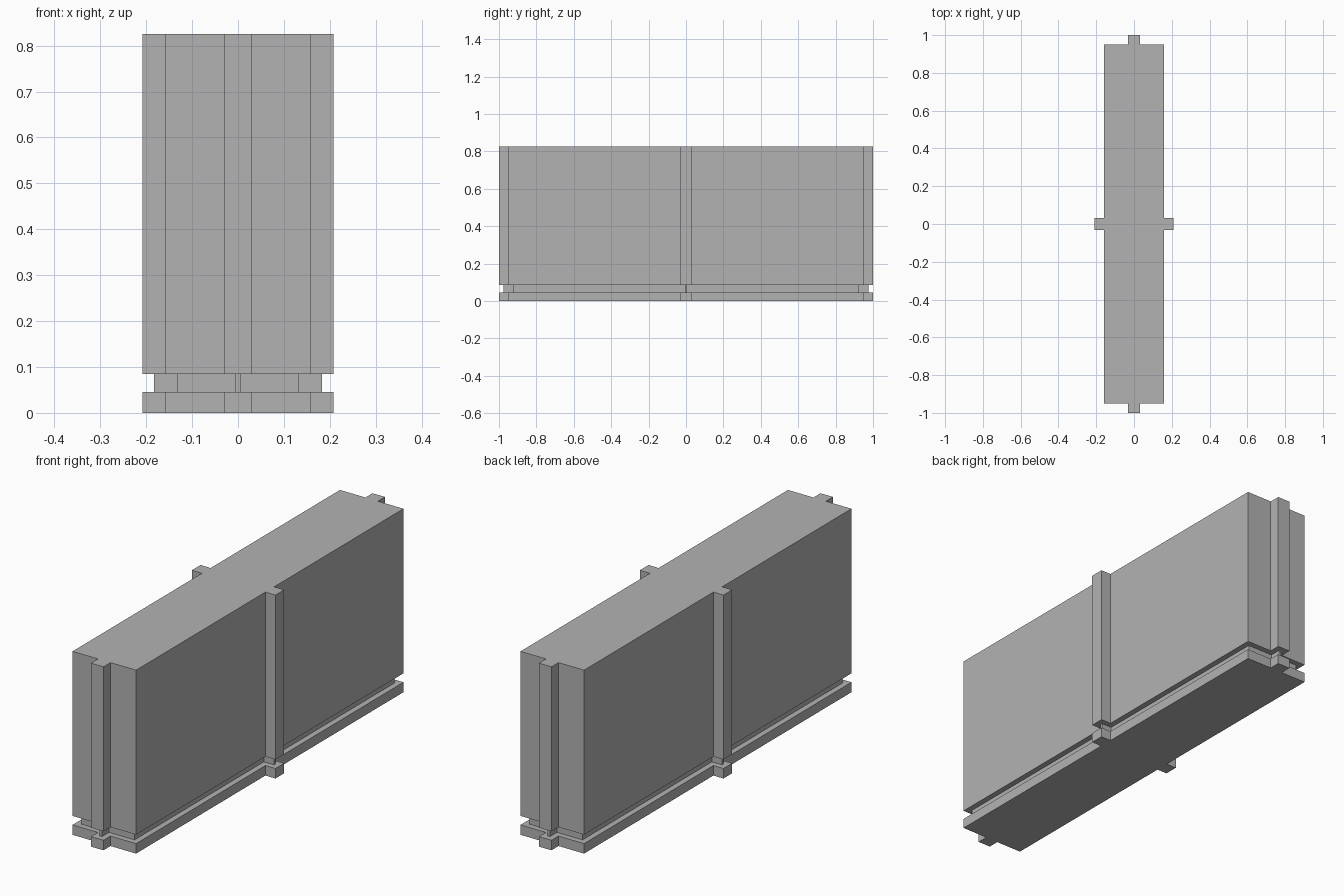
import bpy
import bmesh

default_cube = bpy.data.objects.get("Cube")
if default_cube:
    bpy.data.objects.remove(default_cube, do_unlink=True)

grey = bpy.data.materials.new("plain grey")
grey.use_nodes = True
GREY = (0.45, 0.45, 0.45, 1)
grey.diffuse_color = GREY
grey.node_tree.nodes["Principled BSDF"].inputs["Base Color"].default_value = GREY


def ribbed_outline(inset):
    """Rectangle with one rib in the middle of each side, shrunk by inset."""
    bx, by = 0.158 - inset, 0.95 - inset      # wall faces
    rx, ry = 0.208 - inset, 1.0 - inset       # rib faces
    rib = 0.031 - inset                       # half rib width
    corner = [(rx, rib), (bx, rib), (bx, by), (rib, by), (rib, ry)]
    right = corner + [(-x, y) for x, y in reversed(corner)]
    return right + [(-x, -y) for x, y in right]


def prism(name, inset, bottom, top):
    bm = bmesh.new()
    face = bm.faces.new([bm.verts.new((x, y, bottom)) for x, y in ribbed_outline(inset)])
    solid = bmesh.ops.extrude_face_region(bm, geom=[face])
    for item in solid["geom"]:
        if isinstance(item, bmesh.types.BMVert):
            item.co.z = top
    bmesh.ops.recalc_face_normals(bm, faces=bm.faces)
    mesh = bpy.data.meshes.new(name)
    bm.to_mesh(mesh)
    bm.free()
    mesh.materials.append(grey)
    obj = bpy.data.objects.new(name, mesh)
    bpy.context.collection.objects.link(obj)


# Base slab, recessed groove and tall wall
prism("base_slab", 0, 0, 0.045)
prism("recessed_neck", 0.0255, 0.045, 0.085)
prism("wall_block", 0, 0.085, 0.825)
